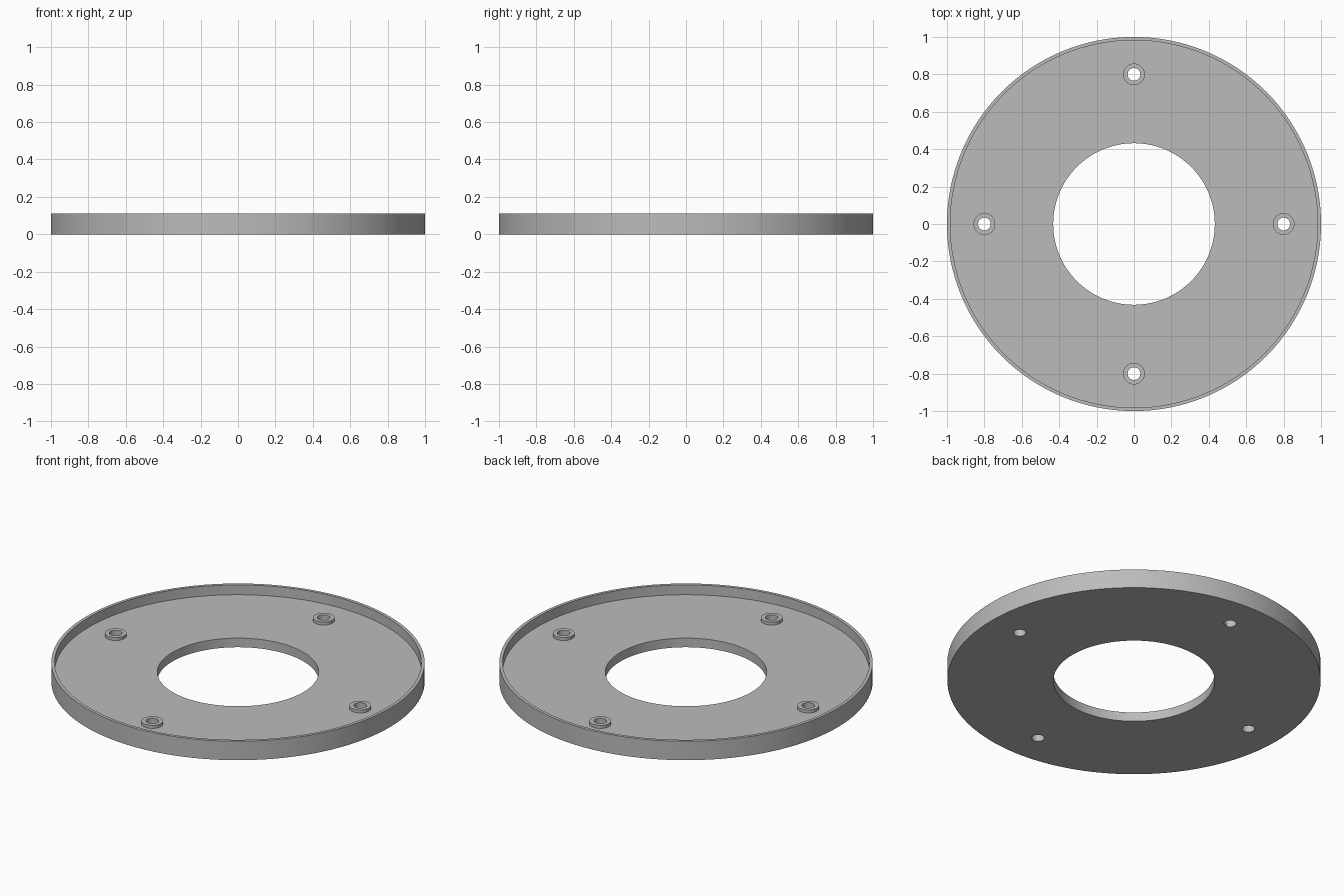
import bpy, bmesh, math

cube = bpy.data.objects.get("Cube")
if cube:
    bpy.data.objects.remove(cube, do_unlink=True)

HEIGHT, FLOOR = 0.112, 0.054
BOLT_CIRCLE, BOLT_RADIUS, BOSS_RADIUS, BOSS_TOP = 0.8, 0.034, 0.058, 0.072

grey = bpy.data.materials.new("plain_grey")
grey.use_nodes = True
colour = (0.5, 0.5, 0.5, 1)
grey.diffuse_color = colour
grey.node_tree.nodes["Principled BSDF"].inputs["Base Color"].default_value = colour


def lathe(name, profile, steps, location=(0, 0, 0)):
    """Revolve a closed (radius, z) profile around the z axis."""
    bm = bmesh.new()
    rings = []
    for i in range(steps):
        a = 2 * math.pi * i / steps
        rings.append([bm.verts.new((r * math.cos(a), r * math.sin(a), z)) for r, z in profile])
    n = len(profile)
    for i in range(steps):
        here, there = rings[i], rings[(i + 1) % steps]
        for j in range(n):
            k = (j + 1) % n
            bm.faces.new((here[j], there[j], there[k], here[k]))
    bmesh.ops.recalc_face_normals(bm, faces=bm.faces)
    mesh = bpy.data.meshes.new(name)
    bm.to_mesh(mesh)
    bm.free()
    mesh.materials.append(grey)
    ob = bpy.data.objects.new(name, mesh)
    ob.location = location
    bpy.context.collection.objects.link(ob)
    return ob


def smooth(ob):
    bpy.ops.object.select_all(action="DESELECT")
    ob.select_set(True)
    bpy.context.view_layer.objects.active = ob
    bpy.ops.object.shade_smooth_by_angle(angle=math.radians(30))


# Flanged plate: flat floor with a central opening and a thin raised rim
plate = lathe("flanged_plate", [(0.432, 0), (1, 0), (1, HEIGHT), (0.982, HEIGHT),
                                (0.982, FLOOR), (0.432, FLOOR)], 128)

# Four bolt holes, each with a raised boss
for i, side in enumerate(("left", "back", "right", "front")):
    a = i * math.pi / 2
    x, y = BOLT_CIRCLE * math.cos(a), BOLT_CIRCLE * math.sin(a)
    bpy.ops.mesh.primitive_cylinder_add(vertices=48, radius=BOLT_RADIUS, depth=0.4, location=(x, y, 0))
    cutter = bpy.context.object
    cutter.name = side + "_hole_cutter"
    cutter.data.materials.append(grey)
    cut = plate.modifiers.new(side + "_hole", "BOOLEAN")
    cut.operation, cut.solver, cut.object = "DIFFERENCE", "EXACT", cutter
    bpy.context.view_layer.objects.active = plate
    bpy.ops.object.modifier_apply(modifier=cut.name)
    bpy.data.objects.remove(cutter, do_unlink=True)
    boss = lathe(side + "_bolt_boss", [(BOLT_RADIUS, FLOOR), (BOSS_RADIUS, FLOOR),
                                       (BOSS_RADIUS, BOSS_TOP), (BOLT_RADIUS, BOSS_TOP)], 48, (x, y, 0))
    smooth(boss)
smooth(plate)
